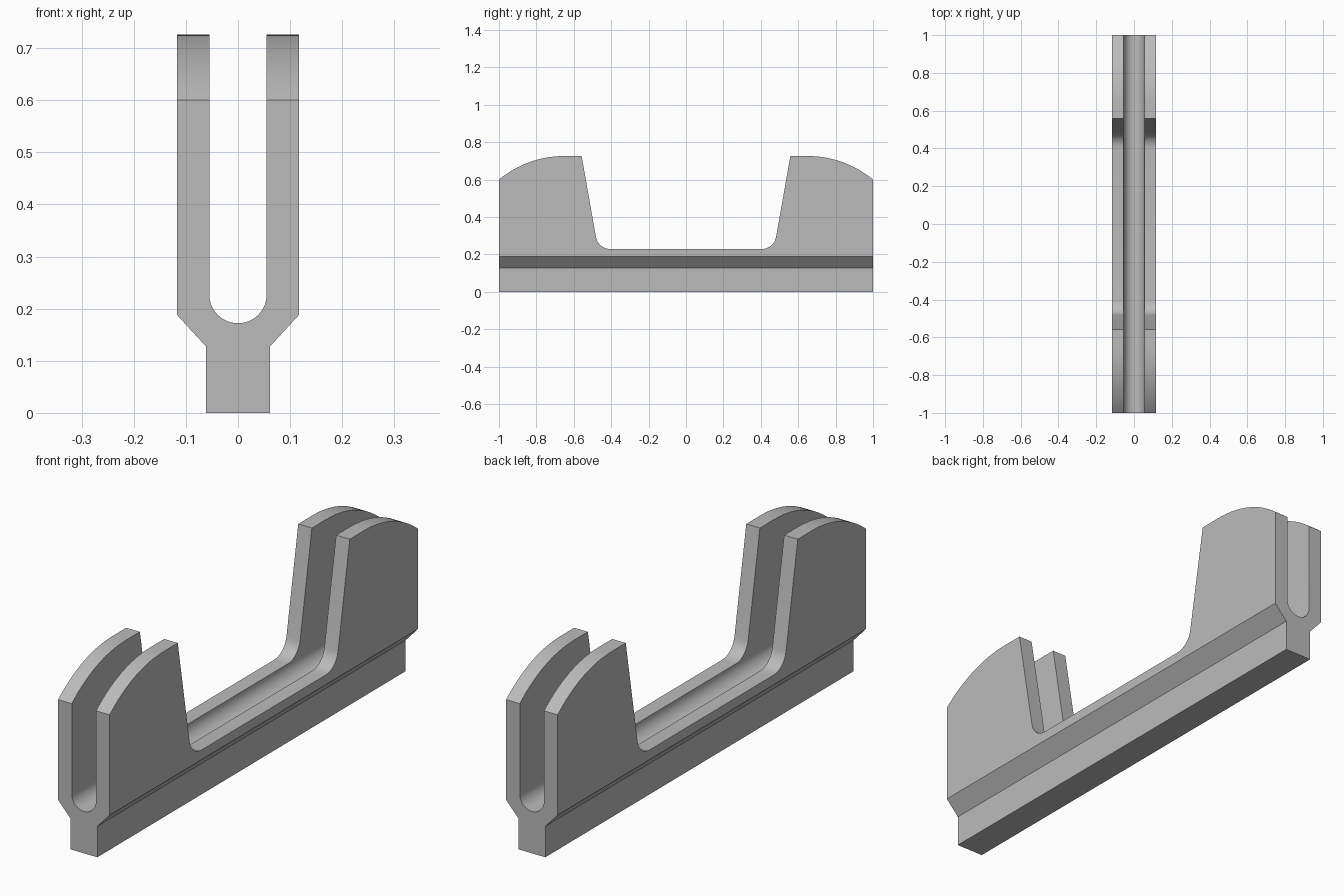
import bpy, bmesh, math

if "Cube" in bpy.data.objects:
    bpy.data.objects.remove(bpy.data.objects["Cube"])

grey = bpy.data.materials.new("plain grey")
grey.diffuse_color = (0.5, 0.5, 0.5, 1)
grey.use_nodes = True
grey.node_tree.nodes["Principled BSDF"].inputs["Base Color"].default_value = grey.diffuse_color


def arc(cx, cz, r, a0, a1, n):
    """Points on a circle between two angles in degrees."""
    return [(cx + r * math.cos(math.radians(a0 + (a1 - a0) * i / n)),
             cz + r * math.sin(math.radians(a0 + (a1 - a0) * i / n))) for i in range(n + 1)]


def prism(name, profile, axis, half):
    """Extrude a closed (u, z) profile along x or y, from -half to half."""
    def place(u, z, d):
        return (d, u, z) if axis == "x" else (u, d, z)
    bm = bmesh.new()
    face = bm.faces.new([bm.verts.new(place(u, z, -half)) for u, z in profile])
    moved = bmesh.ops.extrude_face_region(bm, geom=[face])["geom"]
    step = (2 * half, 0, 0) if axis == "x" else (0, 2 * half, 0)
    bmesh.ops.translate(bm, vec=step, verts=[v for v in moved if isinstance(v, bmesh.types.BMVert)])
    bmesh.ops.recalc_face_normals(bm, faces=bm.faces)
    mesh = bpy.data.meshes.new(name)
    bm.to_mesh(mesh)
    bm.free()
    mesh.materials.append(grey)
    obj = bpy.data.objects.new(name, mesh)
    bpy.context.collection.objects.link(obj)
    return obj


def mirrored(half):
    """Close a half profile, running from the centre outward, by mirroring it."""
    return half + [(-u, z) for u, z in reversed(half) if abs(u) > 1e-5]


# Cross-section: narrow foot, flared shoulders, two walls and a round-bottomed slot
slot = arc(0, 0.227, 0.055, -90, 0, 12)
right = slot + [(0.055, 0.9), (0.117, 0.9), (0.117, 0.188), (0.061, 0.127), (0.061, 0)]
# the slot bottom is the shared centre point
body = prism("slotted_rail", mirrored(right), "y", 1.2)

# Side outline: low middle, filleted risers and crowned ends
floor, top, r = 0.228, 0.726, 0.08
fillet = arc(0.403, floor + r, r, -90, -10, 8)
start, end_z = 0.65, 0.6
run, drop = 1 - start, top - end_z
radius = (run ** 2 + drop ** 2) / (2 * drop)
end_angle = math.degrees(math.acos(run / radius))
crown = arc(start, top - radius, radius, 90, end_angle, 16)
side = fillet + [(0.558, top)] + crown + [(1, -0.1)]
outline = prism("side_outline_cutter", mirrored(side), "x", 0.3)

# Keep only what lies inside both shapes
cut = body.modifiers.new("side outline", "BOOLEAN")
cut.operation = "INTERSECT"
cut.solver = "EXACT"
cut.object = outline
bpy.context.view_layer.objects.active = body
body.select_set(True)
bpy.ops.object.modifier_apply(modifier=cut.name)
bpy.data.objects.remove(outline)
bpy.ops.object.shade_smooth_by_angle(angle=math.radians(25))
